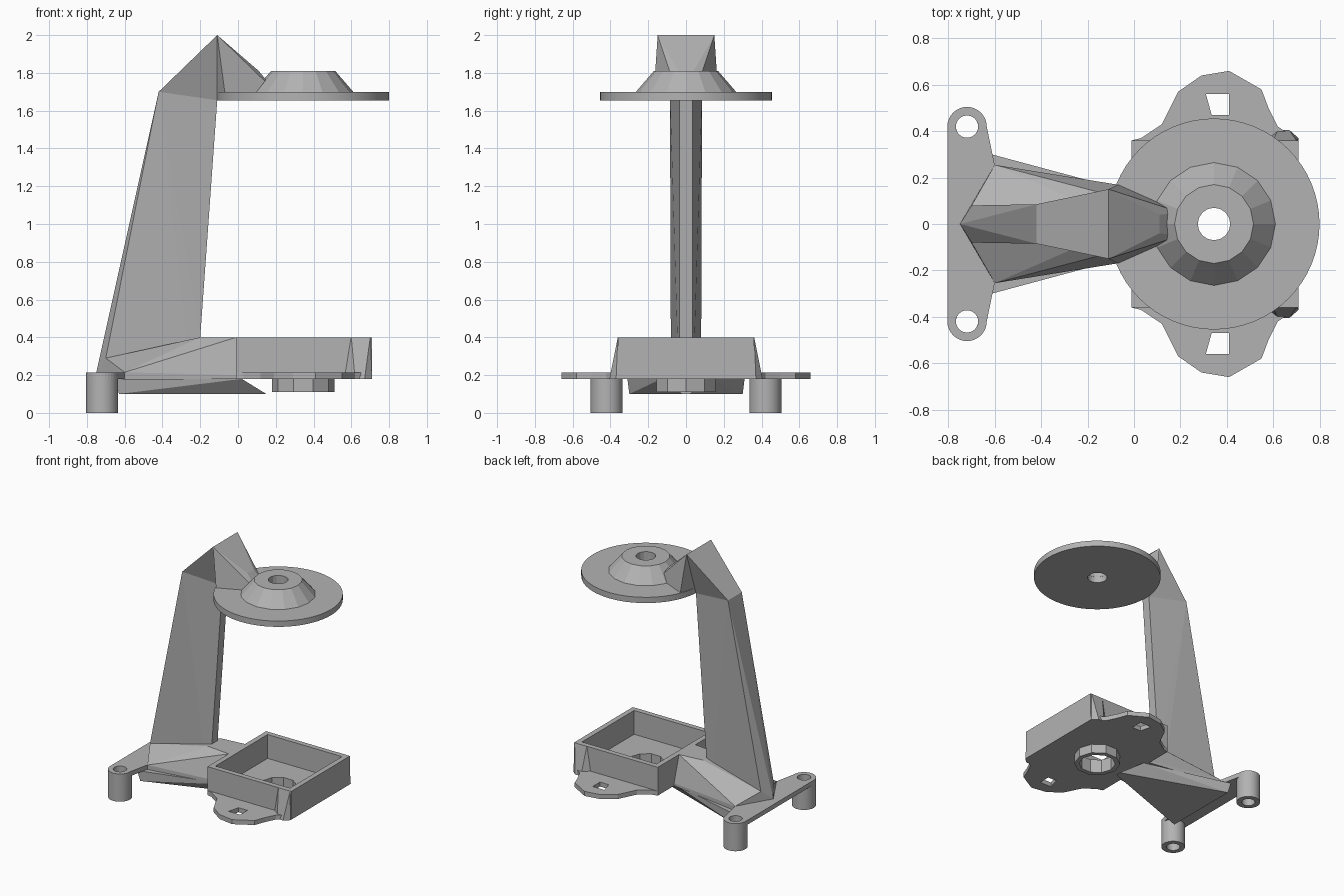
import bpy, bmesh
from math import sin, cos, pi

cube = bpy.data.objects.get("Cube")
if cube:
    bpy.data.objects.remove(cube, do_unlink=True)

grey = bpy.data.materials.new("plain grey")
grey.use_nodes = True
colour = (0.45, 0.45, 0.45, 1)
grey.diffuse_color = colour
grey.node_tree.nodes["Principled BSDF"].inputs["Base Color"].default_value = colour


def finish(name, bm):
    bmesh.ops.recalc_face_normals(bm, faces=bm.faces)
    mesh = bpy.data.meshes.new(name)
    bm.to_mesh(mesh)
    bm.free()
    mesh.materials.append(grey)
    obj = bpy.data.objects.new(name, mesh)
    bpy.context.collection.objects.link(obj)
    return obj


def mirrored(half):
    return half + [(x, -y) for x, y in reversed(half)]


def arc(cx, cy, r, n, start=0, sweep=2 * pi):
    closed = sweep == 2 * pi
    steps = n if closed else n + 1
    return [(cx + r * cos(start + sweep * i / n), cy + r * sin(start + sweep * i / n))
            for i in range(steps)]


def plate(name, outline, holes, z0, z1):
    """Flat plate of any outline, with through holes."""
    bm = bmesh.new()
    edges = []
    for loop in [outline] + holes:
        vs = [bm.verts.new((x, y, z0)) for x, y in loop]
        edges += [bm.edges.new((vs[i - 1], vs[i])) for i in range(len(vs))]
    bmesh.ops.triangle_fill(bm, edges=edges, use_beauty=True, use_dissolve=False)
    grown = bmesh.ops.extrude_face_region(bm, geom=bm.faces[:], use_keep_orig=True)
    for v in grown["geom"]:
        if isinstance(v, bmesh.types.BMVert):
            v.co.z = z1
    return finish(name, bm)


def hull(name, points):
    """Faceted solid: each (x, half width, z) point appears on both sides."""
    bm = bmesh.new()
    for x, y, z in points:
        for side in ((1, -1) if y else (1,)):
            bm.verts.new((x, y * side, z))
    bmesh.ops.convex_hull(bm, input=bm.verts[:])
    loose = [v for v in bm.verts if not v.link_faces]
    bmesh.ops.delete(bm, geom=loose, context="VERTS")
    return finish(name, bm)


def lathe(name, profile, n, cx, cy, smooth=False):
    """Ring with a closed (radius, z) profile."""
    bm = bmesh.new()
    rings = [[bm.verts.new((x, y, z)) for x, y in arc(cx, cy, r, n)] for r, z in profile]
    for k in range(len(rings)):
        a, b = rings[k - 1], rings[k]
        for i in range(n):
            bm.faces.new((a[i - 1], a[i], b[i], b[i - 1]))
    obj = finish(name, bm)
    if smooth:
        bpy.ops.object.select_all(action="DESELECT")
        obj.select_set(True)
        bpy.context.view_layer.objects.active = obj
        bpy.ops.object.shade_smooth_by_angle(angle=0.5)
    return obj


def tube(name, r_in, r_out, z0, z1, n, cx, cy, smooth=False):
    return lathe(name, [(r_in, z0), (r_out, z0), (r_out, z1), (r_in, z1)], n, cx, cy, smooth)


# Upper disc with its raised hub
centre = 0.345
tube("upper_disc", 0.07, 0.455, 1.655, 1.70, 64, centre, 0, True)
lathe("disc_hub", [(0.07, 1.70), (0.265, 1.70), (0.17, 1.81), (0.07, 1.81)], 16, centre, 0)

# Leaning column, flared head and neck
hull("column", [(-0.75, 0, 0.215), (-0.70, 0.08, 0.29), (-0.42, 0.085, 1.70),
                (-0.20, 0.035, 0.40), (-0.11, 0.035, 1.655), (-0.25, 0.04, 0.215)])
hull("column_head", [(-0.42, 0.085, 1.70), (-0.11, 0.15, 2.0), (-0.11, 0.035, 1.655)])
hull("neck", [(-0.11, 0.15, 2.0), (-0.11, 0.035, 1.655), (-0.07, 0.17, 1.70),
              (0.11, 0.04, 1.81), (0.20, 0.05, 1.70)])

# Faceted base between the feet and the tray, and the keel below it
hull("base", [(-0.75, 0, 0.215), (-0.70, 0.08, 0.29), (-0.20, 0.08, 0.40),
              (-0.01, 0.10, 0.40), (-0.60, 0.255, 0.215), (-0.60, 0.255, 0.18),
              (-0.01, 0.16, 0.20), (-0.01, 0.16, 0.18)])
hull("keel", [(-0.65, 0.31, 0.18), (-0.63, 0.30, 0.10), (0.15, 0.02, 0.10),
              (0.02, 0.13, 0.18)])

# Foot bar and hollow feet
foot_x, foot_y = -0.72, 0.42
bar = mirrored([(-0.60, 0.25)] + arc(foot_x, foot_y, 0.085, 16, 0, pi))
plate("foot_bar", bar, [arc(foot_x, s * foot_y, 0.048, 24) for s in (1, -1)], 0.18, 0.215)
for side, label in ((1, "back"), (-1, "front")):
    tube(label + "_foot", 0.048, 0.085 if side else 0, 0, 0.18, 32, foot_x, side * foot_y, True)

# Tray floor with two slotted tabs and a central opening
tabs = mirrored([(-0.01, 0.36), (0.03, 0.37), (0.12, 0.43), (0.19, 0.57), (0.29, 0.64),
                 (0.41, 0.66), (0.55, 0.58), (0.58, 0.50), (0.62, 0.42), (0.71, 0.36)])
slot = [(0.31, 0.56), (0.41, 0.56), (0.41, 0.47), (0.335, 0.47)]
opening = arc(centre, 0, 0.13, 10)
plate("tray_floor", tabs, [slot, [(x, -y) for x, y in slot], opening], 0.18, 0.215)
tube("floor_collar", 0.13, 0.165, 0.11, 0.18, 10, centre, 0)

# Tray walls and the corner gussets
plate("tray_walls", mirrored([(-0.01, 0.36), (0.71, 0.36)]),
      [mirrored([(0.03, 0.32), (0.67, 0.32)])], 0.215, 0.40)
for side, label in ((1, "back"), (-1, "front")):
    gusset = hull(label + "_gusset", [(0.55, 0.35, 0.18), (0.62, 0.405, 0.18), (0.67, 0.405, 0.18),
                                      (0.71, 0.37, 0.18), (0.70, 0.361, 0.40), (0.60, 0.361, 0.40),
                                      (0.70, 0.35, 0.18)])
    # Keep only this side's half of the mirrored hull
    bm = bmesh.new()
    bm.from_mesh(gusset.data)
    cut = bmesh.ops.bisect_plane(bm, geom=bm.verts[:] + bm.edges[:] + bm.faces[:],
                                 plane_co=(0, side * 0.35, 0), plane_no=(0, side, 0),
                                 clear_inner=True)
    bmesh.ops.holes_fill(bm, edges=[e for e in bm.edges if e.is_boundary])
    bm.to_mesh(gusset.data)
    bm.free()
